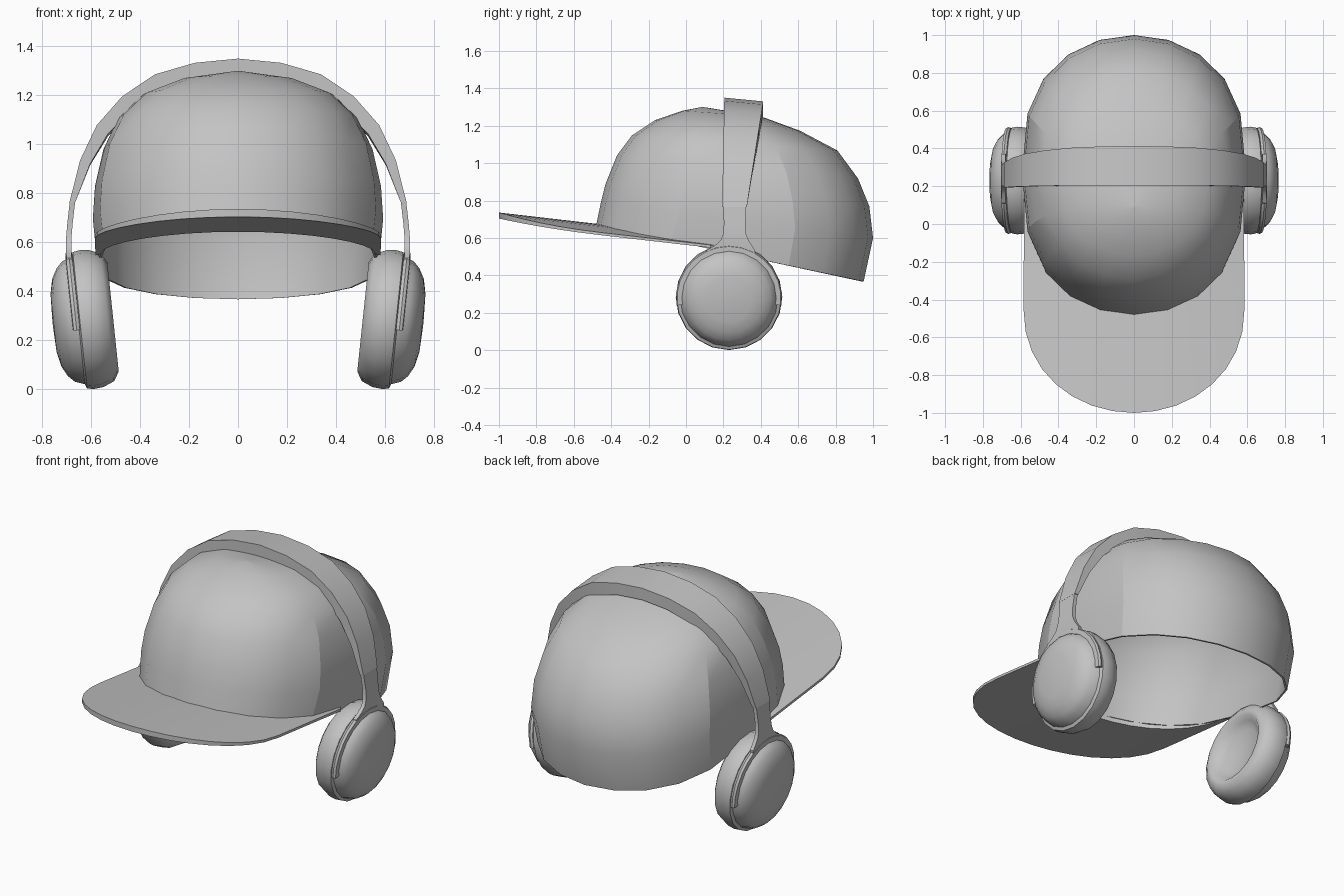
import bpy, bmesh
from math import sin, cos, pi, radians, copysign

cube = bpy.data.objects.get("Cube")
if cube:
    bpy.data.objects.remove(cube)

grey = bpy.data.materials.new("plain_grey")
grey.use_nodes = True
grey.diffuse_color = (0.55, 0.55, 0.55, 1)
grey.node_tree.nodes["Principled BSDF"].inputs["Base Color"].default_value = (0.55, 0.55, 0.55, 1)


def loft(name, sections, start=True, end=True, mirror=False, angle=35):
    """Skin a list of closed sections, optionally closing the first and last."""
    bm = bmesh.new()
    rings = [[bm.verts.new(p) for p in s] for s in sections]
    for a, b in zip(rings, rings[1:]):
        n = len(a)
        for i in range(n):
            j = (i + 1) % n
            bm.faces.new((a[i], a[j], b[j], b[i]))
    if start:
        bm.faces.new(rings[0])
    if end:
        bm.faces.new(rings[-1])
    bmesh.ops.recalc_face_normals(bm, faces=bm.faces)
    me = bpy.data.meshes.new(name)
    bm.to_mesh(me)
    bm.free()
    ob = bpy.data.objects.new(name, me)
    bpy.context.collection.objects.link(ob)
    me.materials.append(grey)
    bpy.ops.object.select_all(action='DESELECT')
    ob.select_set(True)
    bpy.context.view_layer.objects.active = ob
    bpy.ops.object.shade_smooth_by_angle(angle=radians(angle))
    if mirror:
        ob.modifiers.new("mirror", 'MIRROR')
    return ob


# Cap dome: tilted oval rings given by front y, z, back y, z and half width
levels = [
    (-0.48, 0.67, 0.95, 0.367, 0.575), (-0.455, 0.79, 1.0, 0.60, 0.593),
    (-0.43, 0.89, 0.98, 0.77, 0.584), (-0.37, 1.04, 0.92, 0.917, 0.55),
    (-0.29, 1.147, 0.81, 1.067, 0.49), (-0.165, 1.23, 0.61, 1.173, 0.39),
    (-0.02, 1.28, 0.4, 1.25, 0.23), (0.085, 1.3, 0.105, 1.298, 0.01)]
SIDES = 20


def full_cos(a, power=0.7):
    """Cosine fattened so that ovals become fuller than ellipses."""
    return copysign(abs(cos(a)) ** power, cos(a))


def dome_ring(level, inset=0):
    yf, zf, yb, zb, w = levels[level]
    rise = level / (len(levels) - 1)
    ring = []
    for i in range(SIDES):
        a = 2 * pi * i / SIDES
        c = full_cos(a, 0.7 + 0.16 * rise)
        ring.append(((w - min(inset, w / 2)) * sin(a),
                     (yf + yb) / 2 + c * ((yf - yb) / 2 + min(inset, (yb - yf) / 4)),
                     (zf + zb) / 2 + c * (zf - zb) / 2 - inset * rise))
    return ring


# Inner lining from crown to rim, then the outer surface from rim to crown
order = range(len(levels))
dome = loft("cap_dome", [dome_ring(i, 0.01) for i in reversed(order)]
            + [dome_ring(i) for i in order])
# Panel seams on the lower dome, kept as sharp meridians
first = SIDES * len(levels)
for e in dome.data.edges:
    a, b = e.vertices
    if a % SIDES == b % SIDES and a % SIDES in (4, 6, 14, 16) \
            and min(a, b) >= first and max(a, b) < first + SIDES * 5:
        e.use_edge_sharp = True


# Brim: crowned plate from the front rim of the dome to a rounded outline
def brim_section(xi, yi, xo, yo):
    def top(x, y):
        return 0.676 - 0.115 * (y + 0.48) - 0.044 * (x / 0.585) ** 2

    def thick(x):
        return 0.032 * (1 - 0.55 * (x / 0.585) ** 2)
    zi, zo = top(xi, yi), top(xo, yo)
    return [(xi, yi, zi), (xo, yo, zo), (xo, yo, zo - thick(xo)), (xi, yi, zi - thick(xi))]


brim = []
STEPS = 16
for i in range(STEPS + 1):
    a = -pi / 2 + pi * i / STEPS
    b = a * 0.95
    brim.append(brim_section(0.568 * sin(b), 0.235 - 0.705 * full_cos(b),
                             0.585 * sin(a), -0.45 - 0.55 * full_cos(a, 0.93)))
for side, at in ((-1, 0), (1, len(brim) + 1)):
    brim.insert(at, brim_section(side * 0.567, 0.15, side * 0.582, 0.13))
loft("cap_brim", brim)


# Headband: outer x, z and inner x, z of each section, narrowing downwards
def band_section(xo, zo, xi, zi):
    f = max(0, min(1, (zo - 0.77) / 0.58))
    y0, y1, drop = 0.193 + 0.012 * f, 0.325 + 0.088 * f, 0.02 * f
    return [(xo, y0, zo), (xo, y1, zo - drop), (xi, y1, zi - drop), (xi, y0, zi)]


arch = [
    (0, 1.35, 0, 1.28), (0.176, 1.333, 0.16, 1.265), (0.339, 1.286, 0.3, 1.222),
    (0.473, 1.196, 0.432, 1.142), (0.577, 1.078, 0.53, 1.045),
    (0.645, 0.935, 0.604, 0.92), (0.688, 0.765, 0.664, 0.765)]
loft("headband", [band_section(*p) for p in arch], start=False, mirror=True)

# Slider arms flaring into the yokes: x, z, front y, back y
arm = [(0.676, 0.767, 0.197, 0.321), (0.686, 0.68, 0.203, 0.318), (0.691, 0.62, 0.198, 0.322),
       (0.692, 0.587, 0.185, 0.335), (0.691, 0.56, 0.155, 0.352), (0.69, 0.535, 0.11, 0.37),
       (0.687, 0.5, 0.1, 0.37)]
loft("slider_arms", [[(x - 0.011, f, z), (x + 0.011, f, z), (x + 0.011, b, z), (x - 0.011, b, z)]
                     for x, z, f, b in arm], mirror=True)


# Ear cups and yokes share a tilted axis pointing outward
def on_cup(t, r, a, tilt=radians(6)):
    u = r * sin(a)
    return (0.618 + t * cos(tilt) + u * sin(tilt), 0.23 + r * cos(a),
            0.284 - t * sin(tilt) + u * cos(tilt))


profile = [
    (-0.05, 0.01), (-0.055, 0.13), (-0.08, 0.17), (-0.106, 0.198), (-0.108, 0.225),
    (-0.085, 0.262), (-0.04, 0.281), (0.0, 0.285), (0.028, 0.28), (0.035, 0.262),
    (0.075, 0.247), (0.1, 0.222), (0.123, 0.18), (0.136, 0.12), (0.14, 0.01)]
loft("ear_cups", [[on_cup(t, r, 2 * pi * i / 20) for i in range(20)] for t, r in profile],
     mirror=True, angle=45)

# Half-ring yokes hugging the upper half of each cup
yoke = []
for i in range(15):
    a = radians(-8 + 196 * i / 14)
    yoke.append([on_cup(t, r, a) for t, r in
                 ((0.03, 0.25), (0.032, 0.278), (0.045, 0.284), (0.058, 0.278), (0.06, 0.25))])
loft("yokes", yoke, mirror=True, angle=40)
